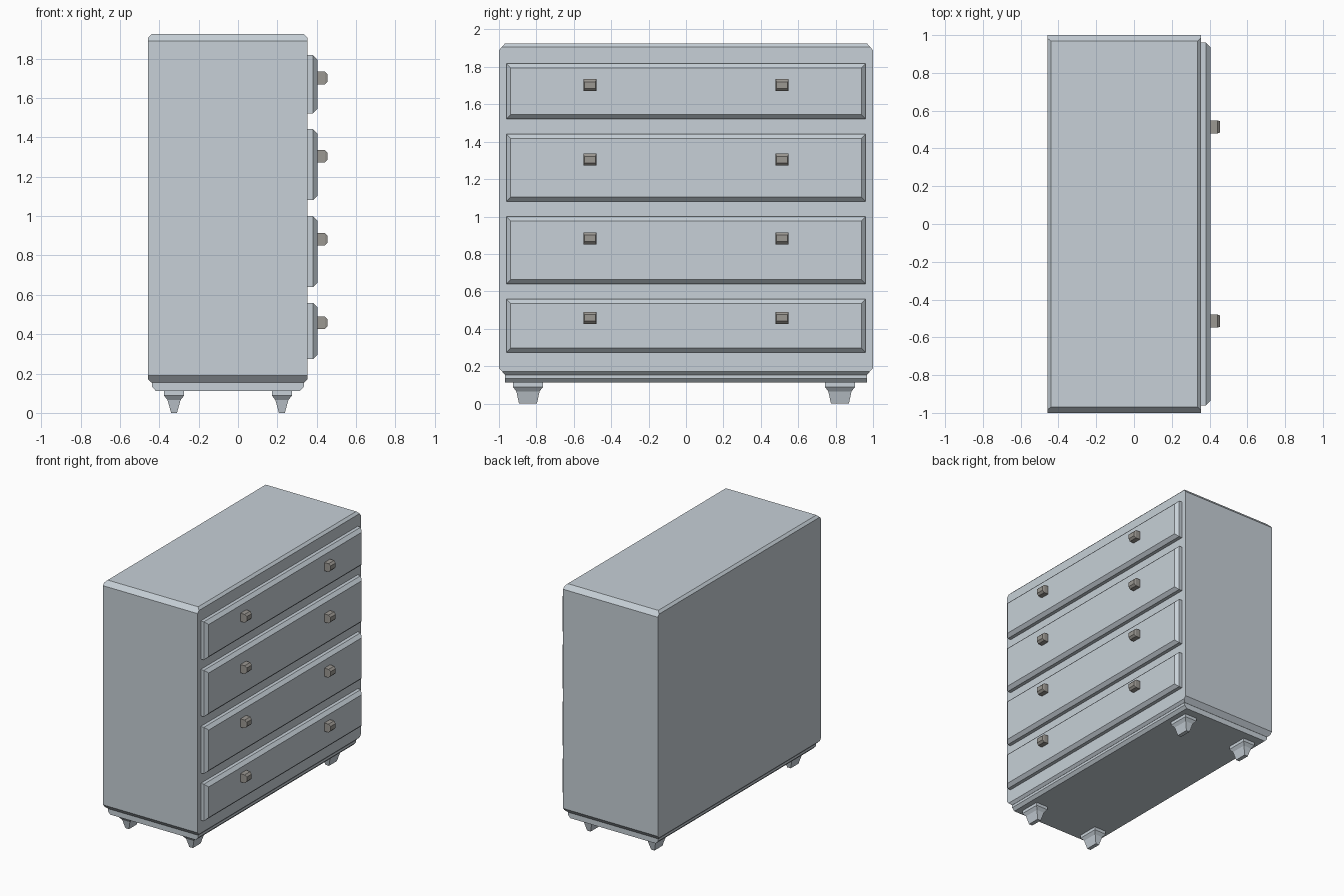
import bpy, bmesh
from mathutils import Vector

if "Cube" in bpy.data.objects:
    bpy.data.objects.remove(bpy.data.objects["Cube"])


def material(name, rgb):
    m = bpy.data.materials.new(name)
    m.diffuse_color = (*rgb, 1)
    m.use_nodes = True
    m.node_tree.nodes["Principled BSDF"].inputs["Base Color"].default_value = m.diffuse_color
    return m


PAINT = material("pale_blue_grey", (0.57, 0.63, 0.68))
METAL = material("warm_grey", (0.33, 0.315, 0.29))
X, Y, Z = 0, 1, 2


def finish(name, bm, mat):
    bmesh.ops.recalc_face_normals(bm, faces=bm.faces)
    mesh = bpy.data.meshes.new(name)
    bm.to_mesh(mesh)
    bm.free()
    mesh.materials.append(mat)
    ob = bpy.data.objects.new(name, mesh)
    bpy.context.collection.objects.link(ob)
    return ob


def chamfered_box(name, lo, hi, cuts, mat):
    """Box with planed edges; a cut is (axis, sign, inset, axis, sign, inset)."""
    lo, hi = Vector(lo), Vector(hi)
    bm = bmesh.new()
    bmesh.ops.create_cube(bm, size=1)
    for v in bm.verts:
        v.co = Vector([(lo[i] + hi[i]) / 2 + v.co[i] * (hi[i] - lo[i]) for i in range(3)])
    for a, sa, ia, b, sb, ib in cuts:
        point = (lo + hi) / 2
        point[a] = (hi if sa > 0 else lo)[a] - sa * ia
        point[b] = (hi if sb > 0 else lo)[b]
        normal = Vector((0, 0, 0))
        normal[a], normal[b] = sa * ib, sb * ia
        bmesh.ops.bisect_plane(bm, geom=bm.verts[:] + bm.edges[:] + bm.faces[:],
                               plane_co=point, plane_no=normal.normalized(), clear_outer=True)
        bmesh.ops.holes_fill(bm, edges=bm.edges[:])
    return finish(name, bm, mat)


# Cabinet body, chamfered around the top and bottom
cuts = []
for s in (-1, 1):
    for top in (-1, 1):
        cuts.append((X, s, 0.018, Z, top, 0.018))
        cuts.append((Y, s, 0.032, Z, top, 0.036))
chamfered_box("cabinet_body", (-0.458, -1, 0.154), (0.354, 1, 1.925), cuts, PAINT)

# Plinth below the body
chamfered_box("plinth", (-0.438, -0.967, 0.112), (0.335, 0.967, 0.17),
              [(X, s, 0.02, Z, -1, 0.022) for s in (-1, 1)], PAINT)

# Drawer fronts: bottom, top and knob centre heights
drawers = [(0.273, 0.559, 0.458), (0.639, 1.0, 0.883),
           (1.081, 1.442, 1.304), (1.522, 1.818, 1.702)]
for n, (z0, z1, knob_z) in enumerate(drawers, 1):
    edges = [(X, 1, 0.024, axis, s, 0.024) for axis in (Y, Z) for s in (-1, 1)]
    chamfered_box(f"drawer_front_{n}", (0.34, -0.961, z0), (0.405, 0.961, z1), edges, PAINT)
    # Knobs
    for side, y in (("left", -0.514), ("right", 0.514)):
        edges = [(X, 1, 0.015, Z, s, 0.015) for s in (-1, 1)]
        edges += [(X, 1, 0.015, Y, s, 0.005) for s in (-1, 1)]
        chamfered_box(f"knob_{n}_{side}", (0.4, y - 0.035, knob_z - 0.032),
                      (0.456, y + 0.035, knob_z + 0.032), edges, METAL)

# Feet: stacked rectangular rings (height, half x, half y)
rings = [(0.12, 0.051, 0.08), (0.088, 0.051, 0.08), (0.065, 0.033, 0.062), (0.0, 0.015, 0.048)]
for back, x in (("back", -0.325), ("front", 0.223)):
    for side, y in (("left", -0.845), ("right", 0.823)):
        bm = bmesh.new()
        loops = [[bm.verts.new((x + i * hx, y + j * hy, z))
                  for i, j in ((-1, -1), (1, -1), (1, 1), (-1, 1))] for z, hx, hy in rings]
        bm.faces.new(loops[0])
        bm.faces.new(loops[-1])
        for a, b in zip(loops, loops[1:]):
            for k in range(4):
                bm.faces.new((a[k], a[(k + 1) % 4], b[(k + 1) % 4], b[k]))
        finish(f"{back}_{side}_foot", bm, PAINT)
